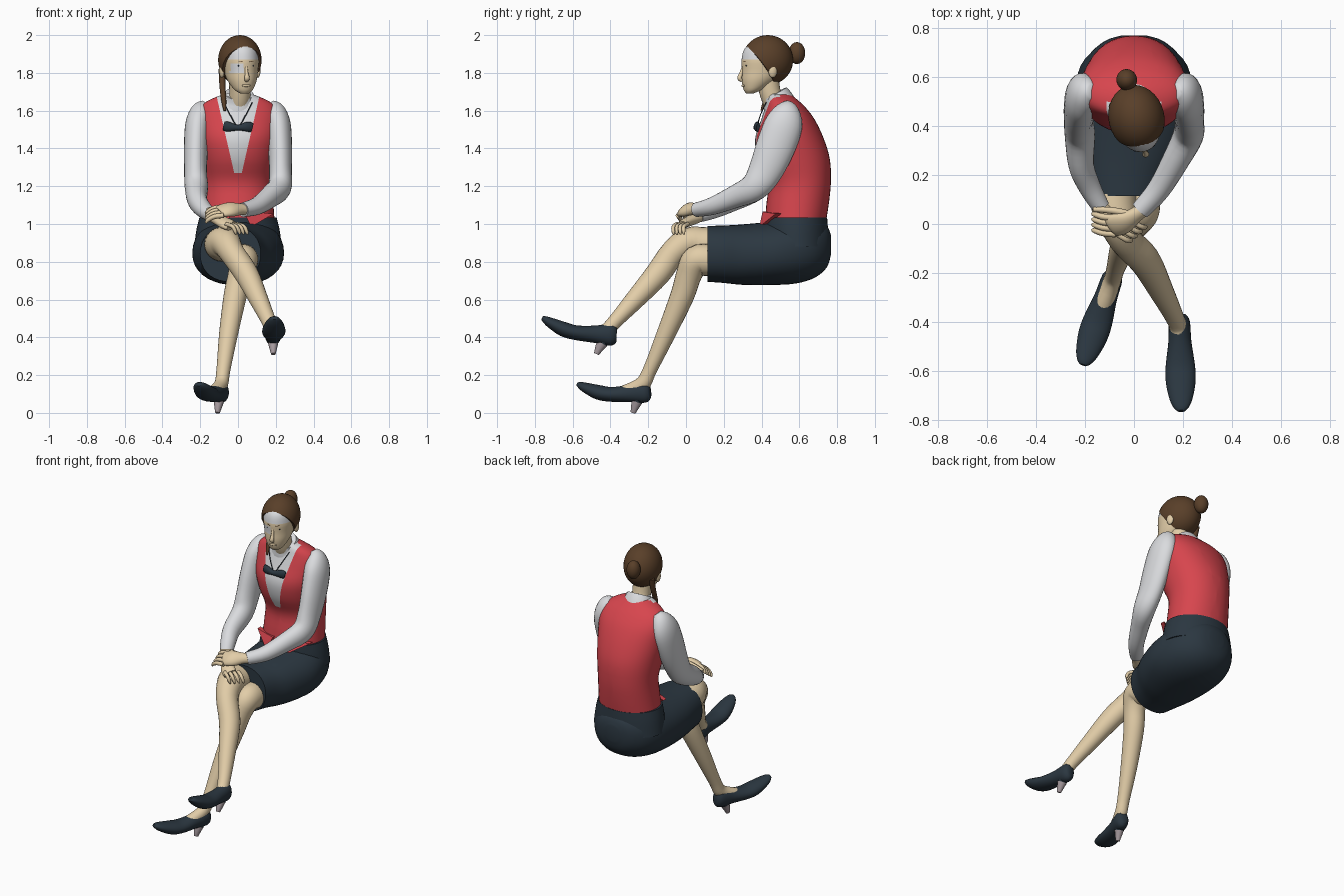
import bpy, bmesh, math
from mathutils import Vector, Matrix


def mat(name, r, g, b):
    m = bpy.data.materials.new(name)
    m.diffuse_color = (r, g, b, 1)
    return m


RED = mat("vest red", 0.68, 0.06, 0.075)
WHITE = mat("shirt white", 0.70, 0.71, 0.73)
NAVY = mat("dark navy", 0.024, 0.038, 0.052)
SKIN = mat("skin", 0.76, 0.61, 0.39)
HAIR = mat("hair brown", 0.10, 0.05, 0.022)
GREY = mat("heel grey", 0.40, 0.34, 0.36)
X, Y, Z = Vector((1, 0, 0)), Vector((0, 1, 0)), Vector((0, 0, 1))


def finish(bm, name, *mats):
    bmesh.ops.recalc_face_normals(bm, faces=bm.faces[:])
    me = bpy.data.meshes.new(name)
    bm.to_mesh(me)
    bm.free()
    for m in mats:
        me.materials.append(m)
    ob = bpy.data.objects.new(name, me)
    bpy.context.collection.objects.link(ob)
    return ob


def smooth_rings(rings, sub):
    """Catmull-Rom interpolation of (x, y, z, half width, half depth)."""
    out, k = [], len(rings)
    for i in range(k - 1):
        p = [rings[max(0, min(k - 1, i + j))] for j in (-1, 0, 1, 2)]
        for s in range(sub):
            t = s / sub
            out.append([0.5 * (2 * b + (c - a) * t + (2 * a - 5 * b + 4 * c - d) * t * t
                               + (3 * b - a - 3 * c + d) * t ** 3) for a, b, c, d in zip(*p)])
    return out + [list(rings[-1])]


def loft_bm(rings, n=24, flat=None, hint=X, power=2.0, sub=4):
    rs = smooth_rings(rings, sub)
    pts = [Vector(r[:3]) for r in rs]
    bm = bmesh.new()
    loops = []
    for i, r in enumerate(rs):
        t = flat or (pts[min(i + 1, len(pts) - 1)] - pts[max(i - 1, 0)]).normalized()
        u = (hint - t * hint.dot(t)).normalized()
        v = t.cross(u)
        loop = []
        for k in range(n):
            c, s = math.cos(2 * math.pi * k / n), math.sin(2 * math.pi * k / n)
            c = math.copysign(abs(c) ** (2 / power), c)
            s = math.copysign(abs(s) ** (2 / power), s)
            loop.append(bm.verts.new(pts[i] + u * max(r[3], .003) * c + v * max(r[4], .003) * s))
        loops.append(loop)
    for a, b in zip(loops, loops[1:]):
        for k in range(n):
            bm.faces.new((a[k], a[(k + 1) % n], b[(k + 1) % n], b[k]))
    bm.faces.new(loops[0])
    bm.faces.new(loops[-1])
    return bm


def loft(name, m, rings, **kw):
    return finish(loft_bm(rings, **kw), name, m)


def cut(bm, co, no, clear=False):
    return bmesh.ops.bisect_plane(bm, geom=bm.verts[:] + bm.edges[:] + bm.faces[:],
                                  plane_co=co, plane_no=no, clear_inner=clear)


def ball_bm(c, r, n=24):
    bm = bmesh.new()
    bmesh.ops.create_uvsphere(bm, u_segments=n, v_segments=n * 2 // 3, radius=1,
                              matrix=Matrix.Translation(c) @ Matrix.Diagonal((*r, 1)))
    return bm


# Torso: red vest with a white V-neck cut in
bm = loft_bm([(0, .575, .98, .197, .16), (0, .59, 1.1, .188, .165), (0, .60, 1.22, .185, .167),
              (0, .572, 1.34, .203, .19), (0, .548, 1.45, .22, .182), (0, .54, 1.55, .225, .143),
              (0, .527, 1.615, .205, .108), (0, .51, 1.655, .155, .083), (0, .49, 1.69, .07, .06)],
             n=40, flat=Z, power=2.1)
cut(bm, (0, 0, 1.27), Z)
for s in (-1, 1):
    cut(bm, (.02 * s, 0, 1.27), (s, 0, -.23))
for f in bm.faces:
    c = f.calc_center_median()
    f.material_index = int(c.y < .5 and c.z > 1.27 and abs(c.x) < .02 + .23 * (c.z - 1.27))
finish(bm, "vest", RED, WHITE)

# Vest front points
for s in (-1, 1):
    bm = bmesh.new()
    tri = [(.03, .405, 1.065), (.19, .475, 1.055), (.07, .388, .985)]
    f = bm.faces.new([bm.verts.new((x * s, y, z)) for x, y, z in tri])
    ext = bmesh.ops.extrude_face_region(bm, geom=[f])
    bmesh.ops.translate(bm, vec=(0, .03, 0), verts=[v for v in ext["geom"] if isinstance(v, bmesh.types.BMVert)])
    finish(bm, "vest_point", RED)

# Collar, bow tie and cords
loft("collar", WHITE, [(0, .505, 1.60, .12, .095), (.003, .49, 1.65, .095, .083), (.005, .47, 1.69, .076, .072)])
loft("bow_tie", NAVY, [(-.075, .382, 1.52, .024, .01), (-.05, .376, 1.515, .026, .016), (0, .372, 1.51, .015, .015),
                       (.05, .376, 1.515, .026, .016), (.075, .382, 1.51, .024, .01)], hint=Z, n=12)
for s in (-1, 1):
    loft("tie_cord", NAVY, [(.01 * s, .378, 1.52, .003, .003), (.04 * s, .393, 1.575, .003, .003),
                            (.075 * s, .425, 1.645, .003, .003)], n=6)

# Skirt: hips and lap along y, plus the waist
loft("skirt", NAVY, [(0, .768, .89, .05, .05), (0, .745, .88, .12, .11), (0, .68, .87, .19, .155),
                     (0, .58, .86, .232, .175), (0, .45, .845, .242, .168), (-.015, .3, .838, .215, .16),
                     (-.032, .2, .84, .182, .152), (-.04, .115, .842, .16, .148)], n=36, flat=Y, power=2.2)
loft("skirt_waist", NAVY, [(0, .585, .88, .232, .172), (0, .582, .97, .22, .170), (0, .58, 1.035, .204, .167)],
     n=36, flat=Z)

# Legs, running on into the instep
loft("crossed_leg", SKIN, [(-.08, .3, .88, .085, .085), (-.085, .1, .893, .093, .09), (-.065, .01, .9, .08, .08),
                           (-.03, -.07, .845, .066, .069), (.045, -.15, .735, .063, .066),
                           (.11, -.27, .60, .05, .052), (.165, -.38, .48, .038, .038),
                           (.183, -.43, .43, .036, .04), (.19, -.52, .425, .034, .028), (.195, -.59, .415, .025, .012)])
loft("standing_leg", SKIN, [(.0, .3, .83, .08, .08), (.022, .13, .81, .082, .085), (.028, .055, .805, .076, .08),
                            (.01, .015, .73, .064, .068), (-.015, -.02, .62, .061, .063),
                            (-.05, -.105, .42, .05, .05), (-.077, -.19, .23, .037, .037),
                            (-.09, -.235, .15, .036, .04), (-.125, -.33, .115, .036, .03), (-.15, -.4, .1, .028, .014)])


# Court shoes with grey heels
def shoe(name, origin, direction):
    d = Vector(direction).normalized()
    side = Z.cross(d).normalized()
    up = d.cross(side)

    def at(s, z, w, h):
        return (*(Vector(origin) + d * s + up * z), w, h)
    loft(name, NAVY, [at(-.003, .115, .024, .038), at(.025, .112, .042, .058), at(.11, .103, .047, .046),
                      at(.21, .098, .06, .039), at(.28, .108, .06, .039), at(.35, .132, .046, .028),
                      at(.385, .147, .03, .018), at(.40, .152, .015, .01)], hint=side)
    loft(name + "_heel_block", NAVY, [at(.06, .09, .034, .035), at(.07, .05, .024, .026)], hint=side, n=12, sub=1)
    loft(name + "_heel", GREY, [at(.068, .06, .027, .03), at(.08, .03, .02, .022), at(.09, 0, .012, .014)],
         hint=side, n=12)


shoe("standing_shoe", (-.08, -.195, 0), (-.32, -.95, 0))
shoe("crossed_shoe", (.185, -.385, .3), (.02, -1, .13))

# Sleeves: shared shoulders and upper arms, own forearms
fore = {1: [(.17, .26, 1.145, .055, .06), (.1, .14, 1.095, .047, .047), (.025, .055, 1.075, .04, .038)],
        -1: [(-.215, .24, 1.125, .052, .06), (-.18, .15, 1.075, .045, .045), (-.135, .07, 1.045, .036, .036)]}
for s in (1, -1):
    upper = [(.165 * s, .54, 1.635, .03, .03), (.188 * s, .535, 1.6, .058, .07), (.212 * s, .518, 1.53, .066, .1),
             (.222 * s, .475, 1.41, .064, .103), (.225 * s, .42, 1.28, .06, .09), (.22 * s, .36, 1.195, .062, .075)]
    loft("left_sleeve" if s > 0 else "right_sleeve", WHITE, upper + fore[s])

# Hands folded over the knee
SLOPE = Vector((0, 1, .7))
loft("left_palm", SKIN, [(.05, .07, 1.075, .03, .03), (.01, .04, 1.078, .034, .028), (-.04, .005, 1.077, .05, .028),
                         (-.085, -.005, 1.07, .05, .022), (-.1, -.01, 1.065, .035, .015)], hint=SLOPE)
loft("right_palm", SKIN, [(-.15, .09, 1.045, .027, .027), (-.11, .04, 1.025, .032, .028),
                          (-.07, -.005, 1.005, .042, .025), (-.035, -.03, .99, .04, .02)], hint=X)
for i in range(4):
    y, z = -.042 + .022 * i, 1.045 + .015 * i
    loft("left_finger", SKIN, [(-.075, y, z, .013, .013), (-.125, y + .005, z - .006, .013, .013),
                               (-.16, y + .015, z - .025, .011, .011), (-.17, y + .018, z - .04, .005, .005)],
         hint=Y, n=8)
    a, b = -.065 + .02 * i, -.045 + .018 * i
    loft("right_finger", SKIN, [(a, b, 1.0, .011, .011), (a + .035, b - .02, .988, .011, .011),
                                (a + .05, b - .022, .962, .010, .010), (a + .055, b - .02, .945, .005, .005)], n=8)
loft("left_thumb", SKIN, [(-.02, .04, 1.09, .015, .015), (-.09, .055, 1.09, .014, .014),
                          (-.165, .06, 1.075, .010, .010)], hint=Y, n=8)

# Neck
loft("neck", SKIN, [(0, .49, 1.6, .06, .06), (.01, .45, 1.68, .056, .056), (.01, .43, 1.78, .06, .06)])

# Head parts, built facing forward and then turned
head = []
bm = loft_bm([(0, .335, 1.692, .024, .02), (0, .352, 1.712, .05, .05), (0, .385, 1.76, .076, .093),
              (0, .41, 1.81, .088, .117), (0, .414, 1.87, .094, .122), (0, .421, 1.93, .084, .112),
              (0, .43, 1.967, .05, .068), (0, .432, 1.982, .02, .02)], n=40, flat=Z)
for z in (1.80, 1.85, 1.872):
    cut(bm, (0, 0, z), Z)
for f in bm.faces:
    c = f.calc_center_median()
    f.material_index = int(c.y < .38 and (c.z > 1.872 or (1.80 < c.z < 1.85 and -.075 < c.x < -.012)))
head.append(finish(bm, "head", SKIN, WHITE))

bm = ball_bm((0, .432, 1.868), (.114, .136, .132), 32)
cut(bm, (0, .305, 1.95), (0, .21, .155), True)
bmesh.ops.holes_fill(bm, edges=[e for e in bm.edges if e.is_boundary])
head.append(finish(bm, "hair", HAIR))
head.append(finish(ball_bm((0, .592, 1.905), (.042, .044, .058)), "hair_bun", HAIR))
head.append(loft("nose", SKIN, [(0, .298, 1.835, .007, .006), (0, .288, 1.80, .009, .01), (0, .278, 1.772, .014, .012),
                                (0, .292, 1.758, .01, .008)], n=12))
head.append(finish(ball_bm((0, .298, 1.733), (.024, .007, .007), 12), "lips", SKIN))
for s in (-1, 1):
    head.append(finish(ball_bm((.098 * s, .435, 1.81), (.014, .024, .036), 12), "ear", SKIN))
    head.append(finish(ball_bm((.035 * s, .306, 1.838), (.011, .005, .004), 12), "eye", NAVY))
    head.append(loft("eyebrow", HAIR, [(.018 * s, .296, 1.858, .003, .003), (.037 * s, .304, 1.862, .003, .003),
                                       (.055 * s, .322, 1.858, .003, .003)], hint=Z, n=6))
pivot = Matrix.Translation((.008, .44, 0))
turn = pivot @ Matrix.Rotation(.25, 4, 'Z') @ Matrix.Translation((0, -.44, 0))
for ob in head:
    ob.data.transform(turn)

# Loose lock of hair beside the neck
loft("hair_lock", HAIR, [(-.085, .48, 1.82, .018, .018), (-.082, .455, 1.73, .016, .016),
                         (-.075, .42, 1.65, .013, .013), (-.07, .40, 1.6, .006, .006)], n=10)

# Smooth shading, keeping real edges sharp
for ob in bpy.context.scene.objects:
    ob.select_set(True)
    bpy.context.view_layer.objects.active = ob
bpy.ops.object.shade_smooth_by_angle(angle=math.radians(50))
